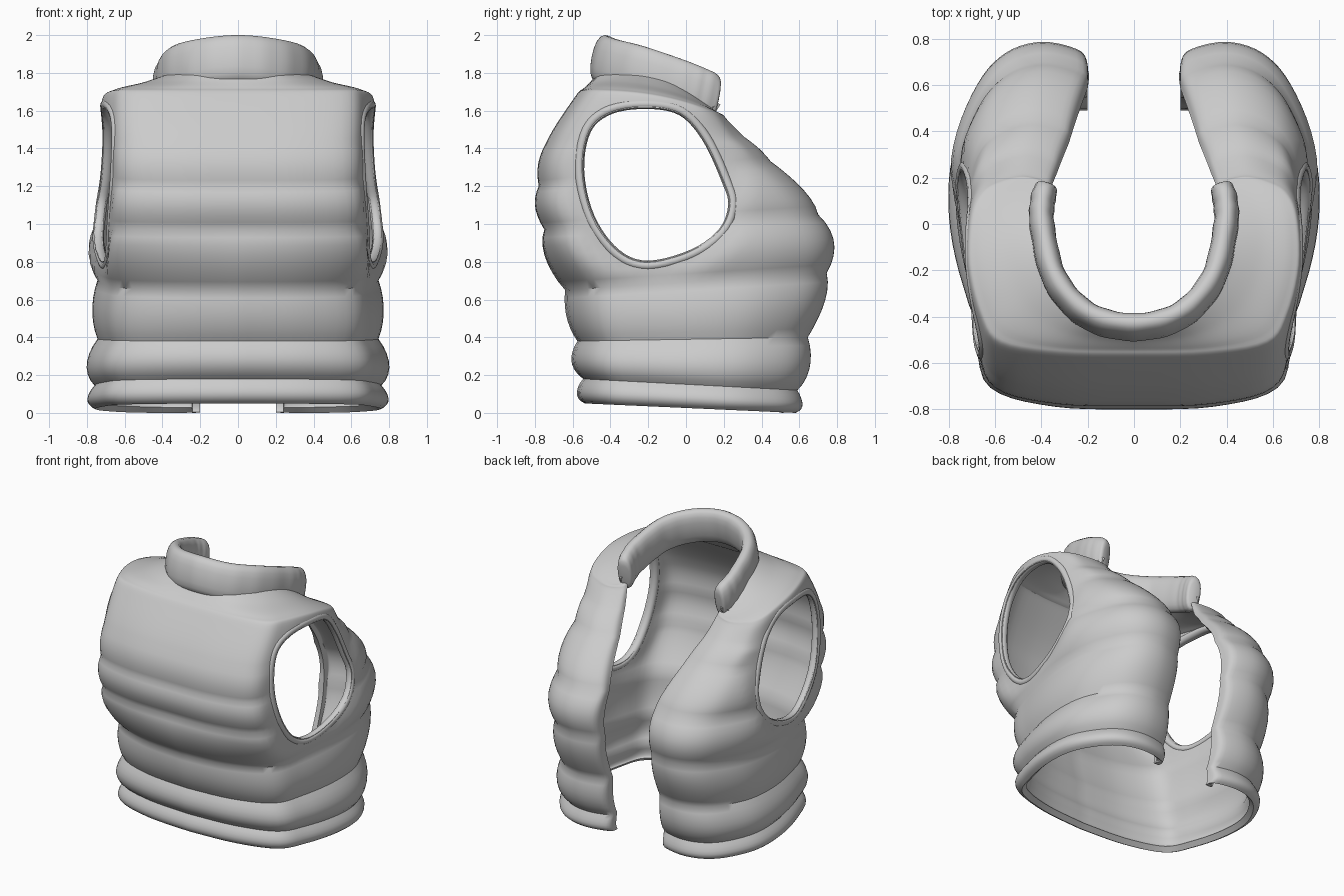
import bpy, math
from mathutils import Vector
from mathutils.bvhtree import BVHTree

if "Cube" in bpy.data.objects:
    bpy.data.objects.remove(bpy.data.objects["Cube"])

fabric = bpy.data.materials.new("light_grey_fabric")
fabric.diffuse_color = (0.6, 0.6, 0.6, 1)
fabric.use_nodes = True
fabric.node_tree.nodes["Principled BSDF"].inputs["Base Color"].default_value = fabric.diffuse_color


def smooth_path(points, steps, closed=False):
    """Catmull-Rom interpolation through points of any dimension."""
    p = [Vector(q) for q in points]
    n = len(p)
    get = (lambda i: p[i % n]) if closed else (lambda i: p[max(0, min(n - 1, i))])
    out = []
    for i in range(n if closed else n - 1):
        a, b, c, d = (get(i + k) for k in (-1, 0, 1, 2))
        for s in range(steps):
            t = s / steps
            out.append(b + (c - a) * (t / 2) + (a * 2 - b * 5 + c * 4 - d) * (t * t / 2)
                       + (b * 3 - a - c * 3 + d) * (t ** 3 / 2))
    if not closed:
        out.append(p[-1])
    return out


def clamp(v):
    return max(0.0, min(1.0, v))


def make_object(name, verts, faces):
    mesh = bpy.data.meshes.new(name)
    mesh.from_pydata([tuple(v) for v in verts], [], faces)
    mesh.materials.append(fabric)
    obj = bpy.data.objects.new(name, mesh)
    bpy.context.collection.objects.link(obj)
    return obj


def activate(obj):
    bpy.ops.object.select_all(action='DESELECT')
    obj.select_set(True)
    bpy.context.view_layer.objects.active = obj


def shade(obj, angle=50):
    activate(obj)
    bpy.ops.object.shade_smooth_by_angle(angle=math.radians(angle))


def recalc(obj):
    activate(obj)
    bpy.ops.object.mode_set(mode='EDIT')
    bpy.ops.mesh.select_all(action='SELECT')
    bpy.ops.mesh.normals_make_consistent(inside=False)
    bpy.ops.object.mode_set(mode='OBJECT')


def sweep(name, path, up, thick, high, closed=False, sides=14, power=1.0, scale=None):
    """Sweep a rounded section along a path; 'high' is measured along 'up'."""
    n, verts, faces = len(path), [], []
    for i, p in enumerate(path):
        if closed:
            tan = path[(i + 1) % n] - path[i - 1]
        else:
            tan = path[min(i + 1, n - 1)] - path[max(i - 1, 0)]
        side = tan.cross(up).normalized()
        k = scale(i) if scale else (1, 1)
        for j in range(sides):
            a = 2 * math.pi * j / sides
            c, s = math.cos(a), math.sin(a)
            c = math.copysign(abs(c) ** power, c)
            s = math.copysign(abs(s) ** power, s)
            verts.append(p + side * (c * thick * k[0]) + up * (s * high * k[1]))
    for i in range(n if closed else n - 1):
        for j in range(sides):
            a, b = i * sides, ((i + 1) % n) * sides
            j2 = (j + 1) % sides
            faces.append((a + j, a + j2, b + j2, b + j))
    if not closed:
        faces += [tuple(range(sides)), tuple(range((n - 1) * sides, n * sides))]
    obj = make_object(name, verts, faces)
    recalc(obj)
    shade(obj)
    return obj


# Quilt seams: back z, front z, half width, back y, front y, opening half width, puff above
SEAMS = [
    (0.05, 0.00, .75, -.535, .58, .20, .04),
    (0.18, 0.12, .755, -.545, .59, .20, .05),
    (0.38, 0.40, .74, -.575, .645, .20, .03),
    (0.65, 0.74, .74, -.64, .745, .20, .045),
    (0.97, 1.05, .755, -.75, .70, .20, .025),
    (1.20, 1.33, .735, -.78, .45, .28, .01),
    (1.42, 1.46, .725, -.745, .31, .33, 0),
    (1.67, 1.55, .72, -.59, .22, .36, 0),
    (1.72, 1.575, .68, -.54, .20, .37, 0),
    (1.76, 1.59, .55, -.50, .17, .38, 0),
    (1.81, 1.61, .43, -.46, .14, .385, 0),
]
STEPS = 7


def row_points(row, bulge):
    zb, zf, w, yb, yf, e = row[:6]
    mid, half = (yb + yf) / 2, (yf - yb) / 2
    low = clamp((.95 - zb) / .3)            # the waist is rounder at the back
    box = clamp((zb - .95) / .4)            # the shoulders are squarer at the front
    r = clamp((.7 - w) / .25)               # the neckline is rounder than the body
    mix = lambda a, b, k: a + (b - a) * k
    bend = max(mix(.86, .92, box) * w, e + .02)
    plan = [(0, -1), (.45 * w, mix(mix(-.985, -.95, low), -.9, r)),
            (w * mix(.81, .76, r), mix(mix(-.87, -.78, low), -.5, r)),
            (w * mix(.93, .93, r), mix(mix(-.55, -.45, low), -.1, r)),
            (w, mix(0, .3, r)), (.985 * w, mix(mix(.42, .55, box), .6, r)),
            (bend, mix(.76, .82, box)), (e + (bend - e) * .74, .94),
            (e + (bend - e) * .4, 1), (e + .02, .94), (e, .84)]
    line = smooth_path(plan, 5)
    pts = []
    for k, (x, v) in enumerate(line):
        fade = clamp((len(line) - 1 - k) / 5)
        out = Vector((x / w, v)).normalized() * bulge
        y = mid + half * v
        z = zb + (zf - zb) * clamp((v + 1) / 2) ** (1 + 1.5 * clamp((zb - 1.2) / .4))
        ring = math.hypot((y + .17) / .39, (z - 1.21) / .41)
        if x > .45:                         # quilting flattens around the armhole
            out *= clamp((ring - 1.05) / .25)
        pts.append(Vector((x + out.x * fade, y + out.y * (.5 + .5 * fade), z)))
    return [Vector((-p.x, p.y, p.z)) for p in reversed(pts[1:])] + pts


# Quilted outer layer and a softer lining, joined along every border
rows = smooth_path(SEAMS, STEPS)
outer, flat = [], []
for i, row in enumerate(rows):
    t = (i % STEPS) / STEPS
    puff = SEAMS[min(i // STEPS, len(SEAMS) - 1)][6]
    puff *= math.sin(math.pi * t) ** .85 if t else 0
    outer.append(row_points(row, puff))
    flat.append(row_points(row, puff * .5))
R, C = len(rows), len(flat[0])
lining = []
for i in range(R):
    for j in range(C):
        along = flat[i][min(j + 1, C - 1)] - flat[i][max(j - 1, 0)]
        rise = flat[min(i + 1, R - 1)][j] - flat[max(i - 1, 0)][j]
        lining.append(flat[i][j] - along.cross(rise).normalized() * .042)
verts = [p for row in outer for p in row]
skin = [(i * C + j, i * C + j + 1, (i + 1) * C + j + 1, (i + 1) * C + j)
        for i in range(R - 1) for j in range(C - 1)]
surface = BVHTree.FromPolygons(verts, skin)
N = R * C
border = ([j for j in range(C)] + [i * C + C - 1 for i in range(1, R)]
          + [(R - 1) * C + j for j in range(C - 2, -1, -1)]
          + [i * C for i in range(R - 2, 0, -1)])
faces = skin + [tuple(v + N for v in reversed(f)) for f in skin]
faces += [(b, a, a + N, b + N) for a, b in zip(border, border[1:] + border[:1])]
body = make_object("vest_body", verts + lining, faces)
recalc(body)

# Armholes cut through both sides, each with a padded rim
ARMHOLE = [(-.2, 1.615), (-.03, 1.58), (.09, 1.45), (.19, 1.24), (.23, 1.11), (.18, .97),
           (.03, .86), (-.2, .80), (-.36, .86), (-.49, 1.04), (-.545, 1.28),
           (-.51, 1.49), (-.39, 1.59)]
outline = smooth_path(ARMHOLE, 5, closed=True)
count = len(outline)
centre = Vector((-.17, 1.22))
for side, label in ((1, "right"), (-1, "left")):
    cv = [(side * x, p.x, p.y) for x in (.5, 1.2) for p in outline]
    cf = [(i, (i + 1) % count, (i + 1) % count + count, i + count) for i in range(count)]
    cf += [tuple(range(count)), tuple(range(count, 2 * count))]
    cutter = make_object("armhole_cutter", cv, cf)
    recalc(cutter)
    mod = body.modifiers.new("armhole", 'BOOLEAN')
    mod.operation = 'DIFFERENCE'
    mod.solver = 'EXACT'
    mod.object = cutter
    activate(body)
    bpy.ops.object.modifier_apply(modifier="armhole")
    bpy.data.objects.remove(cutter)

    rim, x = [], .7
    for p in outline:
        q = p + (p - centre).normalized() * .02
        hit = surface.ray_cast(Vector((2 * side, q.x, q.y)), Vector((-side, 0, 0)))[0]
        if hit:
            x = max(.62, abs(hit.x))
        rim.append(Vector((side * (x - .022), q.x, q.y)))
    for _ in range(4):
        rim = [Vector(((rim[i - 1].x + rim[i].x + rim[(i + 1) % count].x) / 3, p.y, p.z))
               for i, p in enumerate(rim)]
    sweep("armhole_rim_" + label, rim, Vector((1, 0, 0)), .026, .03, closed=True, sides=12)
shade(body, 50)

# Stand-up collar, leaning forward and sloping down to the front, with soft gathers
half = [(.2, -.395, 1.855), (.34, -.24, 1.815), (.395, -.02, 1.74),
        (.395, .09, 1.695), (.375, .165, 1.66)]
ctrl = [(-x, y, z) for x, y, z in reversed(half)] + [(0, -.445, 1.875)] + half
collar_path = smooth_path(ctrl, 8)
last = len(collar_path) - 1


def collar_scale(i):
    end = min(i, last - i) / 6
    k = 1 if end >= 1 else .6 + .4 * math.sqrt(1 - (1 - end) ** 2)
    return (k * (1 + .03 * math.sin(i * 1.3)), k)


sweep("collar", collar_path, Vector((0, .2, .98)), .054, .127, sides=18, power=.85,
      scale=collar_scale)
